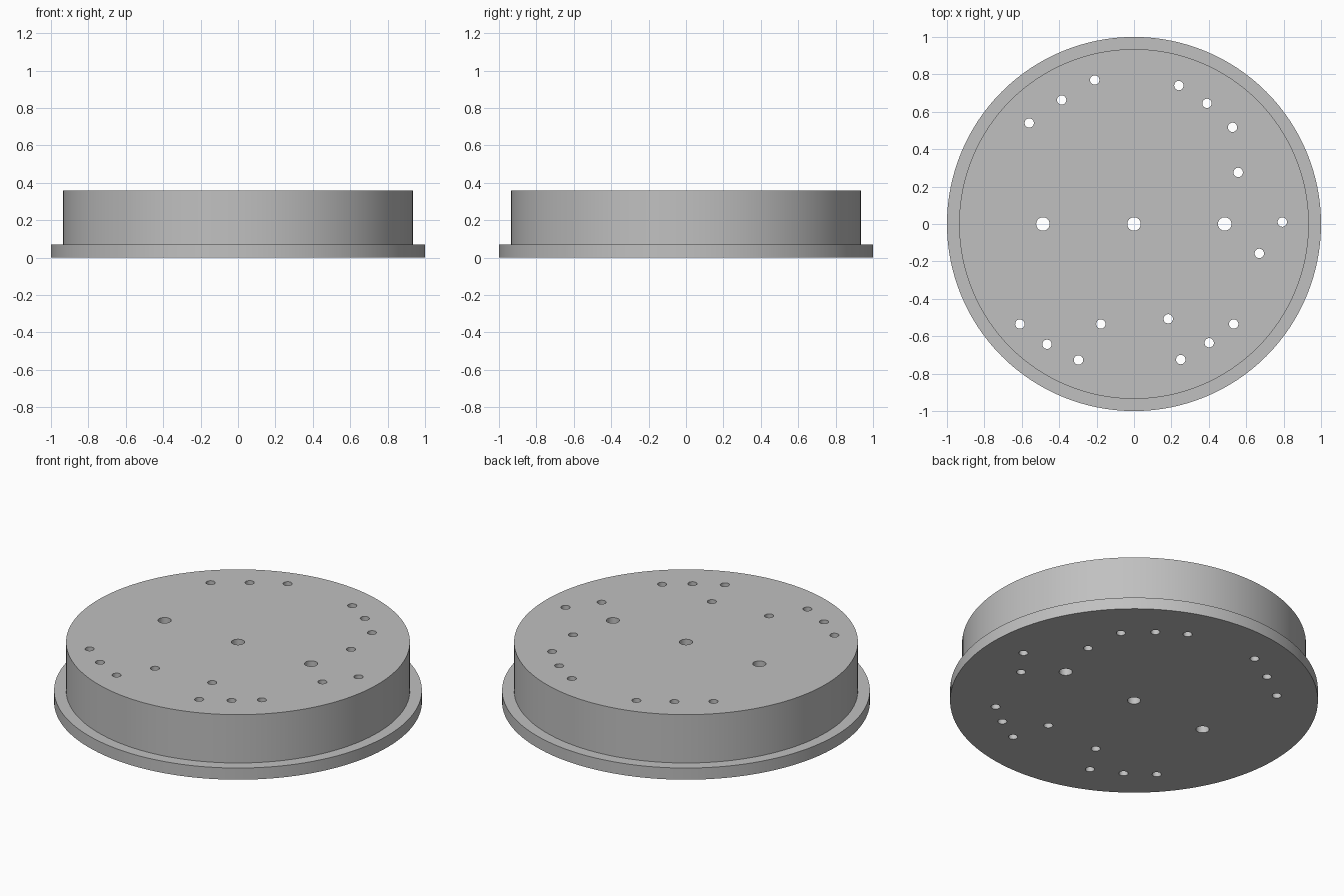
import bpy
import bmesh
from mathutils import Matrix, Vector

cube = bpy.data.objects.get("Cube")
if cube:
    bpy.data.objects.remove(cube, do_unlink=True)

HEIGHT = 0.36
FLANGE_HEIGHT = 0.07
BODY_RADIUS = 0.935
SIDES = 128

grey = bpy.data.materials.new("plain_grey")
grey.use_nodes = True
colour = (0.53, 0.53, 0.53, 1)
grey.diffuse_color = colour
grey.node_tree.nodes["Principled BSDF"].inputs["Base Color"].default_value = colour


def make_object(name, bm):
    bmesh.ops.recalc_face_normals(bm, faces=bm.faces)
    mesh = bpy.data.meshes.new(name)
    bm.to_mesh(mesh)
    bm.free()
    mesh.materials.append(grey)
    obj = bpy.data.objects.new(name, mesh)
    bpy.context.collection.objects.link(obj)
    return obj


# Stepped disc: a flange with a narrower drum on top, as stacked rings
bm = bmesh.new()
profile = [(1, 0), (1, FLANGE_HEIGHT), (BODY_RADIUS, FLANGE_HEIGHT), (BODY_RADIUS, HEIGHT)]
rings = []
for radius, z in profile:
    ring = bmesh.ops.create_circle(bm, segments=SIDES, radius=radius,
                                   matrix=Matrix.Translation((0, 0, z)))
    rings.append(ring["verts"])
for low, high in zip(rings, rings[1:]):
    for i in range(SIDES):
        j = (i + 1) % SIDES
        bm.faces.new((low[i], low[j], high[j], high[i]))
bm.faces.new(rings[0])
bm.faces.new(rings[-1])
disc = make_object("flanged_disc", bm)

# Holes that run through the whole height
large_holes = [(-0.487, 0), (0, 0), (0.485, 0)]
small_holes = [
    (-0.56, 0.54), (-0.387, 0.663), (-0.21, 0.77),
    (0.24, 0.74), (0.39, 0.645), (0.527, 0.517),
    (0.557, 0.276), (0.793, 0.01), (0.67, -0.157),
    (0.533, -0.535), (0.402, -0.635), (0.25, -0.725),
    (0.183, -0.507), (-0.177, -0.535),
    (-0.61, -0.535), (-0.465, -0.643), (-0.297, -0.727),
]
bm = bmesh.new()
for centres, radius in ((large_holes, 0.036), (small_holes, 0.025)):
    for x, y in centres:
        bmesh.ops.create_cone(bm, cap_ends=True, segments=32, radius1=radius,
                              radius2=radius, depth=HEIGHT * 2,
                              matrix=Matrix.Translation(Vector((x, y, HEIGHT / 2))))
cutter = make_object("hole_cutter", bm)
cutter.hide_render = True

# Drill the disc, then discard the cutter
drill = disc.modifiers.new("drill", "BOOLEAN")
drill.operation = "DIFFERENCE"
drill.solver = "EXACT"
drill.object = cutter
bpy.ops.object.select_all(action="DESELECT")
disc.select_set(True)
bpy.context.view_layer.objects.active = disc
bpy.ops.object.modifier_apply(modifier=drill.name)
bpy.data.objects.remove(cutter, do_unlink=True)

bpy.ops.object.shade_smooth_by_angle()
